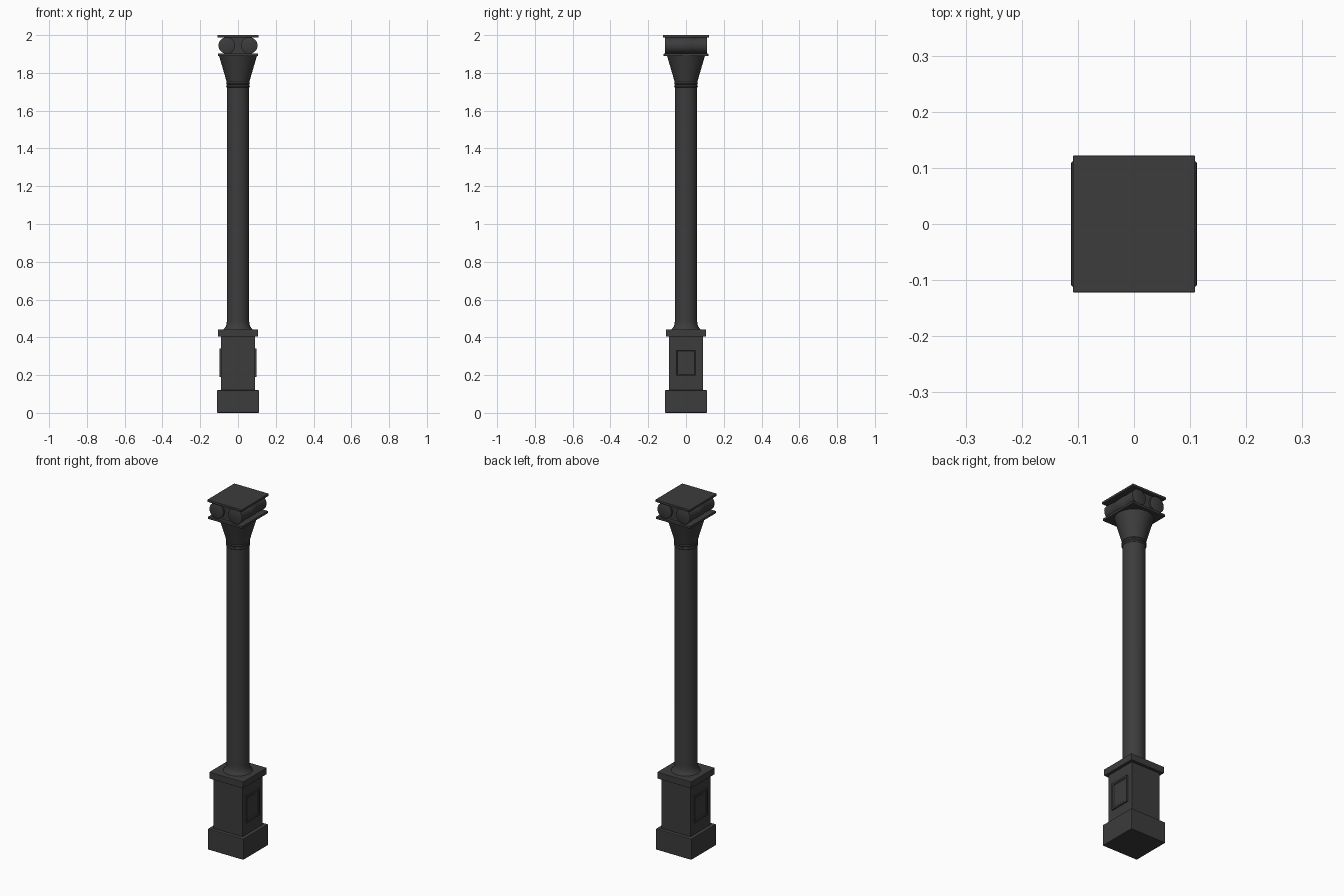
import bpy, bmesh, math
from mathutils import Matrix

if "Cube" in bpy.data.objects:
    bpy.data.objects.remove(bpy.data.objects["Cube"])

iron = bpy.data.materials.new("dark_iron")
iron.diffuse_color = (0.045, 0.045, 0.045, 1)
iron.use_nodes = True
iron.node_tree.nodes["Principled BSDF"].inputs["Base Color"].default_value = iron.diffuse_color


def add_object(name, bm, smooth=False, bevel=0.0):
    bmesh.ops.recalc_face_normals(bm, faces=bm.faces)
    me = bpy.data.meshes.new(name)
    bm.to_mesh(me)
    bm.free()
    ob = bpy.data.objects.new(name, me)
    bpy.context.collection.objects.link(ob)
    me.materials.append(iron)
    if bevel:
        m = ob.modifiers.new("bevel", 'BEVEL')
        m.width, m.segments = bevel, 2
    if smooth:
        bpy.ops.object.select_all(action='DESELECT')
        ob.select_set(True)
        bpy.context.view_layer.objects.active = ob
        bpy.ops.object.shade_smooth_by_angle(angle=math.radians(30))
    return ob


def box(name, hx, hy, z0, z1, bevel=0.002, x=0.0):
    bm = bmesh.new()
    bmesh.ops.create_cube(bm, size=1, matrix=Matrix.Translation((x, 0, (z0 + z1) / 2))
                          @ Matrix.Diagonal((2 * hx, 2 * hy, z1 - z0, 1)))
    return add_object(name, bm, bevel=bevel)


def lathe(name, profile, matrix=Matrix(), n=48):
    """Spin (radius, height) points about z, cap both ends, then place."""
    bm = bmesh.new()
    rings = [[bm.verts.new((r * math.cos(2 * math.pi * i / n),
                            r * math.sin(2 * math.pi * i / n), z)) for i in range(n)]
             for r, z in profile]
    for a, b in zip(rings, rings[1:]):
        for i in range(n):
            j = (i + 1) % n
            bm.faces.new((a[i], a[j], b[j], b[i]))
    bm.faces.new(rings[0])
    bm.faces.new(rings[-1])
    bm.transform(matrix)
    return add_object(name, bm, smooth=True)


# Pedestal
box("plinth", 0.112, 0.112, 0.0, 0.12, 0.004)
box("pedestal", 0.091, 0.091, 0.11, 0.41)
box("pedestal_cap", 0.107, 0.107, 0.405, 0.442)

# Raised side panels: a stepped frame with a sunken field
for side, s in (("left", -1), ("right", 1)):
    bm = bmesh.new()
    steps = [(0.060, 0.076, 0.090), (0.060, 0.076, 0.098),
             (0.050, 0.066, 0.098), (0.046, 0.062, 0.094)]
    loops = [[bm.verts.new((s * x, y * hy, 0.265 + z * hz))
              for y, z in ((-1, -1), (1, -1), (1, 1), (-1, 1))] for hy, hz, x in steps]
    for a, b in zip(loops, loops[1:]):
        for i in range(4):
            j = (i + 1) % 4
            bm.faces.new((a[i], a[j], b[j], b[i]))
    bm.faces.new(loops[0])
    bm.faces.new(loops[-1])
    add_object(side + "_panel", bm)

# Shaft with flared foot
lathe("shaft", [(0.078, 0.44), (0.072, 0.447), (0.065, 0.457), (0.060, 0.472),
                (0.059, 0.49), (0.059, 1.755)])

# Neck rings
for i, z in enumerate((1.729, 1.745)):
    lathe("neck_ring_%d" % (i + 1),
          [(0.058, z - 0.007), (0.061, z - 0.005), (0.063, z),
           (0.061, z + 0.005), (0.058, z + 0.007)])

# Flared capital and slabs
lathe("capital_bell", [(0.060, 1.75), (0.067, 1.777), (0.101, 1.893)])
box("lower_slab", 0.107, 0.118, 1.889, 1.902)
box("top_slab", 0.109, 0.122, 1.987, 2.0)
box("scroll_core", 0.058, 0.100, 1.90, 1.99, 0)

# Scroll rolls, slightly waisted, running front to back
roll = [(0.040, -0.112), (0.044, -0.110), (0.044, -0.100), (0.041, -0.035),
        (0.043, -0.030), (0.043, 0.030), (0.041, 0.035), (0.044, 0.100),
        (0.044, 0.110), (0.040, 0.112)]
for side, s in (("left", -1), ("right", 1)):
    lathe(side + "_scroll", roll, Matrix.Translation((s * 0.059, 0, 1.945))
          @ Matrix.Rotation(math.pi / 2, 4, 'X'), 32)
